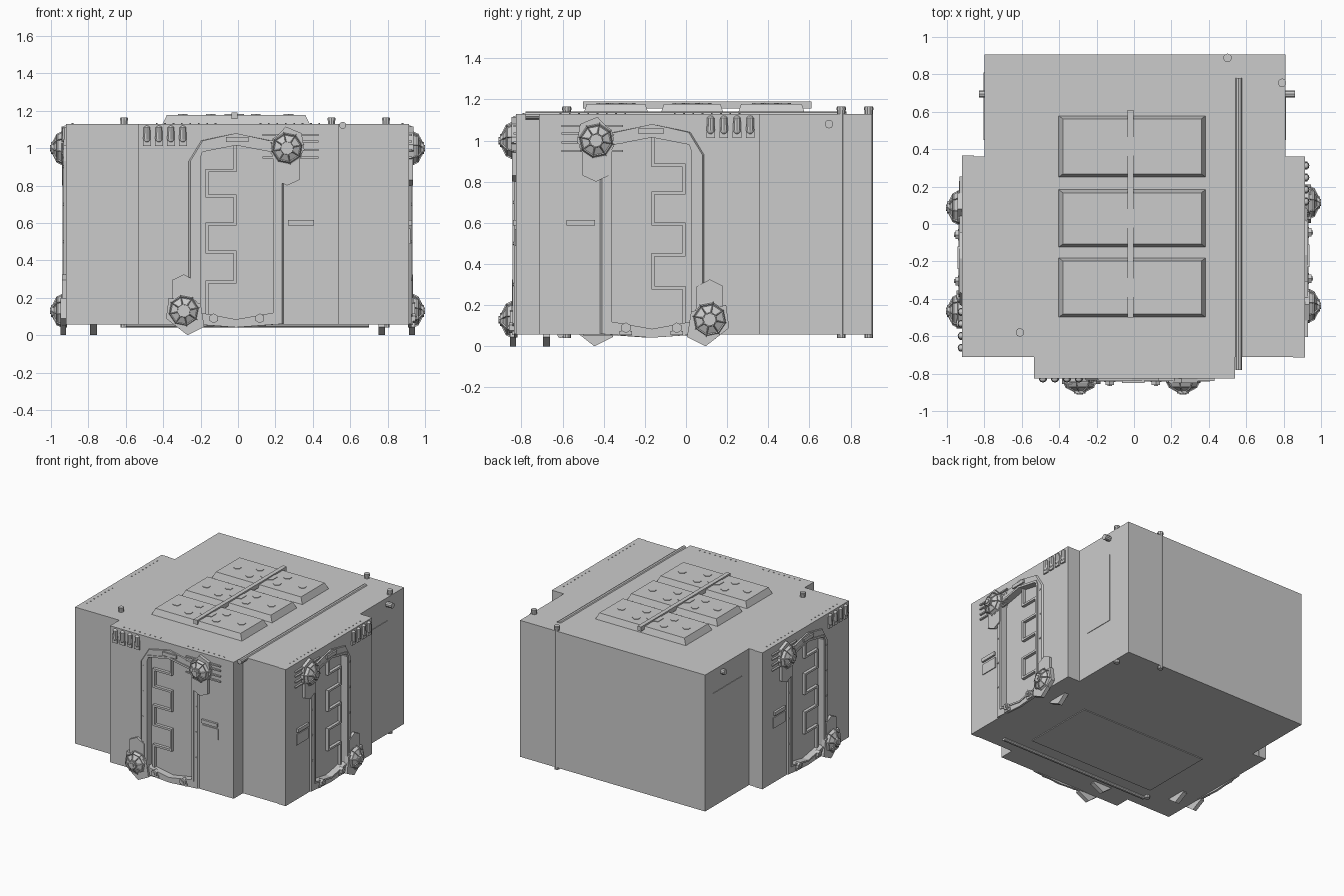
import bpy, bmesh, math
from mathutils import Matrix, Vector

if "Cube" in bpy.data.objects:
    bpy.data.objects.remove(bpy.data.objects["Cube"])

I4 = Matrix.Identity(4)


def finish(name, bm, M=I4):
    """Turn a bmesh into a named object, placed with matrix M."""
    bm.transform(M)
    bmesh.ops.recalc_face_normals(bm, faces=bm.faces[:])
    me = bpy.data.meshes.new(name)
    bm.to_mesh(me)
    bm.free()
    ob = bpy.data.objects.new(name, me)
    bpy.context.collection.objects.link(ob)
    return ob


def box(bm, x0, x1, y0, y1, z0, z1):
    m = Matrix.Translation(((x0 + x1) / 2, (y0 + y1) / 2, (z0 + z1) / 2))
    m = m @ Matrix.Diagonal((x1 - x0, y1 - y0, z1 - z0, 1))
    return bmesh.ops.create_cube(bm, size=1, matrix=m)["verts"]


def rod(bm, a, b, r, n=10, r2=None):
    a, b = Vector(a), Vector(b)
    q = (b - a).to_track_quat('Z', 'Y').to_matrix().to_4x4()
    bmesh.ops.create_cone(bm, cap_ends=True, segments=n, radius1=r,
                          radius2=r if r2 is None else r2, depth=(b - a).length,
                          matrix=Matrix.Translation((a + b) / 2) @ q)


def plate(bm, pts, d0, d1):
    """Polygon in the wall plane (u, z), thickened from depth d0 to d1."""
    f = bm.faces.new([bm.verts.new((u, d0, z)) for u, z in pts])
    r = bmesh.ops.extrude_face_region(bm, geom=[f])
    new = [v for v in r["geom"] if isinstance(v, bmesh.types.BMVert)]
    bmesh.ops.translate(bm, verts=new, vec=(0, d1 - d0, 0))


def ring(bm, outer, inner, d0, d1, slope=0.0):
    """Closed frame between two loops with equal point counts."""
    loops = []
    cu = sum(p[0] for p in outer) / len(outer)
    for pts, d, s in ((outer, d0, 0), (outer, d1, slope), (inner, d1, 0), (inner, d0, 0)):
        loops.append([bm.verts.new((u - s * (1 if u > cu + .05 else -1 if u < cu - .05 else 0), d, z))
                      for u, z in pts])
    n = len(outer)
    for k in range(4):
        a, b = loops[k], loops[(k + 1) % 4]
        for i in range(n):
            j = (i + 1) % n
            bm.faces.new((a[i], a[j], b[j], b[i]))


def dome(bm, u, z):
    """Eight-sided ribbed dome with a hub."""
    prof = [(.092, 0), (.092, .022), (.078, .05), (.035, .072)]
    rows = []
    for r, d in prof:
        rows.append([bm.verts.new((u + r * math.cos(i * math.pi / 4 + .2), d,
                                   z + r * math.sin(i * math.pi / 4 + .2))) for i in range(8)])
    facets = []
    for a, b in zip(rows, rows[1:]):
        for i in range(8):
            j = (i + 1) % 8
            facets.append(bm.faces.new((a[i], a[j], b[j], b[i])))
    bm.faces.new(rows[0])
    bm.faces.new(rows[-1])
    bmesh.ops.recalc_face_normals(bm, faces=bm.faces[:])
    bmesh.ops.inset_individual(bm, faces=facets[8:], thickness=.006, depth=-.006)
    rod(bm, (u, .06, z), (u, .08, z), .032, 8)
    rod(bm, (u, .08, z), (u, .086, z), .018, 8)


HOLE = [(-.2, .12), (-.2, .95), (-.19, .98), (-.01, 1.015), (.175, .98), (.187, .95), (.187, .12), (-.01, .085)]
LIP = [(-.215, .11), (-.215, .955), (-.2, .995), (-.01, 1.03), (.185, .995), (.202, .955), (.202, .11), (-.01, .072)]
FRAME = [(-.267, .06), (-.267, .93), (-.2, 1.04), (-.01, 1.08), (.18, 1.04), (.246, .93), (.246, .06), (-.01, .042)]
WALL = [(-.535, .058), (-.535, .93), (-.535, 1.13), (0, 1.13), (.54, 1.13), (.54, .93), (.54, .058), (0, .058)]


def door_wall(side, M):
    # wall slab with a door opening
    bm = bmesh.new()
    ring(bm, WALL, HOLE, -.065, 0)
    finish(side + "_wall_slab", bm, M)
    # raised door surround
    bm = bmesh.new()
    ring(bm, FRAME, HOLE, -.005, .012, .012)
    ring(bm, LIP, HOLE, .01, .018)
    box(bm, -.065, .055, .01, .024, 1.033, 1.06)
    for z in (.3, .5, .7, .9):
        for u in (-.24, .225):
            rod(bm, (u, .01, z), (u, .017, z), .007, 6)
    for u in (-.13, .117):
        rod(bm, (u, 0, .09), (u, .035, .09), .026, 6)
        rod(bm, (u, .03, .09), (u, .042, .09), .013, 6)
        box(bm, u - .03, u + .03, 0, .02, .055, .075)
    finish(side + "_door_frame", bm, M)
    # door leaf with toothed seam
    bm = bmesh.new()
    plate(bm, HOLE, -.065, -.035)
    x0, x1, w = -.165, -.015, .008
    path = [(x1, 1.01), (x1, .88), (x0, .88), (x0, .745), (x1, .745), (x1, .595), (x0, .595),
            (x0, .445), (x1, .445), (x1, .285), (x0, .285), (x0, .115)]
    for (a, b), (c, d) in zip(path, path[1:]):
        box(bm, min(a, c) - w, max(a, c) + w, -.04, -.012, min(b, d) - w, max(b, d) + w)
    finish(side + "_door_leaf", bm, M)
    # hinge plates, bars and feet
    bm = bmesh.new()
    plate(bm, [(.2, 1.02), (.2, .83), (.262, .80), (.328, .83), (.328, 1.02)], 0, .02)
    plate(bm, [(.255, 1.115), (.34, 1.08), (.355, .99), (.27, .93), (.175, .97), (.185, 1.04)], 0, .024)
    plate(bm, [(-.352, .15), (-.352, .295), (-.29, .325), (-.225, .29), (-.225, .15)], 0, .02)
    plate(bm, [(-.385, .09), (-.27, 0), (-.18, .045), (-.2, .17), (-.37, .2)], 0, .03)
    plate(bm, [(-.36, .07), (-.27, 0), (-.18, .045), (-.19, .07)], -.165, -.13)
    for z in (1.07, 1.035, .99, .95):
        box(bm, .13, .43, 0, .014, z - .005, z + .005)
    finish(side + "_hinge_plates", bm, M)
    bm = bmesh.new()
    dome(bm, .262, 1.0)
    dome(bm, -.29, .13)
    finish(side + "_hinge_domes", bm, M)
    # capsule vents
    bm = bmesh.new()
    for i in range(4):
        u = -.487 + i * .064
        vs = bmesh.ops.create_uvsphere(bm, u_segments=10, v_segments=6, radius=.021)["verts"]
        for v in vs:
            v.co += Vector((u, .002, 1.1 if v.co.z > .001 else 1.05))
        box(bm, u - .021, u + .021, 0, .012, 1.012, 1.045)
    finish(side + "_vents", bm, M)
    # control panel
    bm = bmesh.new()
    box(bm, .268, .405, 0, .016, .587, .615)
    box(bm, .265, .408, 0, .006, .487, .57)
    finish(side + "_control_panel", bm, M)
    # roof rivets along the slab
    bm = bmesh.new()
    for i in range(8):
        for s in (-1, 1):
            u = s * (.12 + i * .045)
            rod(bm, (u, -.035, 1.128), (u, -.035, 1.134), .005, 6)
    finish(side + "_roof_rivets", bm, M)


# main hull from its floor plan
bm = bmesh.new()
plan = [(-.535, -.76), (.54, -.76), (.54, -.71), (.85, -.71), (.85, .36), (.81, .36), (.81, .905),
        (-.80, .905), (-.80, .36), (-.855, .36), (-.855, -.71), (-.535, -.71)]
f = bm.faces.new([bm.verts.new((x, y, .058)) for x, y in plan])
r = bmesh.ops.extrude_face_region(bm, geom=[f])
bmesh.ops.translate(bm, vec=(0, 0, 1.072), verts=[v for v in r["geom"] if isinstance(v, bmesh.types.BMVert)])
finish("hull", bm)

# three door walls: columns map (along, outward, up) to world
for side, u, d, o in (("front", (1, 0), (0, -1), (0, -.825)),
                      ("right", (0, -1), (1, 0), (.915, -.175)),
                      ("left", (0, 1), (-1, 0), (-.92, -.175))):
    door_wall(side, Matrix(((u[0], d[0], 0, o[0]), (u[1], d[1], 0, o[1]), (0, 0, 1, 0), (0, 0, 0, 1))))

# roof hatches with hexagonal studs
for i, (y0, y1) in enumerate(((-.50, -.18), (-.125, .185), (.25, .58))):
    bm = bmesh.new()
    for v in box(bm, -.405, .385, y0, y1, 1.125, 1.178):
        if v.co.z > 1.15:
            v.co.x += .025 if v.co.x < 0 else -.025
            v.co.y += .018 if v.co.y < (y0 + y1) / 2 else -.018
    yc = (y0 + y1) / 2
    for x, dy, rad in ((-.295, 0, .03), (-.145, .065, .03), (-.145, -.065, .03), (-.02, 0, .06),
                       (.095, .065, .03), (.095, -.065, .03), (.27, 0, .03)):
        rod(bm, (x, yc + dy, 1.176), (x, yc + dy, 1.182), rad, 6)
    finish("roof_hatch_%d" % (i + 1), bm)
bm = bmesh.new()
box(bm, -.036, -.004, -.50, .61, 1.155, 1.19)
finish("hatch_bar", bm)

# pipes through and along the hull
bm = bmesh.new()
for x, y in ((-.61, -.58), (.50, .888), (.792, .755)):
    rod(bm, (x, y, .04), (x, y, 1.165), .02)
    rod(bm, (x, y, 1.148), (x, y, 1.16), .023)
rod(bm, (-.83, .695, 1.08), (.86, .695, 1.08), .021)
rod(bm, (.56, -.78, 1.122), (.56, .78, 1.122), .019)
rod(bm, (-.6, -.61, .055), (.7, -.61, .055), .015)
finish("pipes", bm)

# inset-style service panels on rear sides and underside
bm = bmesh.new()
box(bm, -.804, -.79, .45, .81, .41, .95)
box(bm, .80, .814, .45, .70, .41, .95)
box(bm, -.57, .53, -.5, .08, .052, .065)
finish("service_panels", bm)
